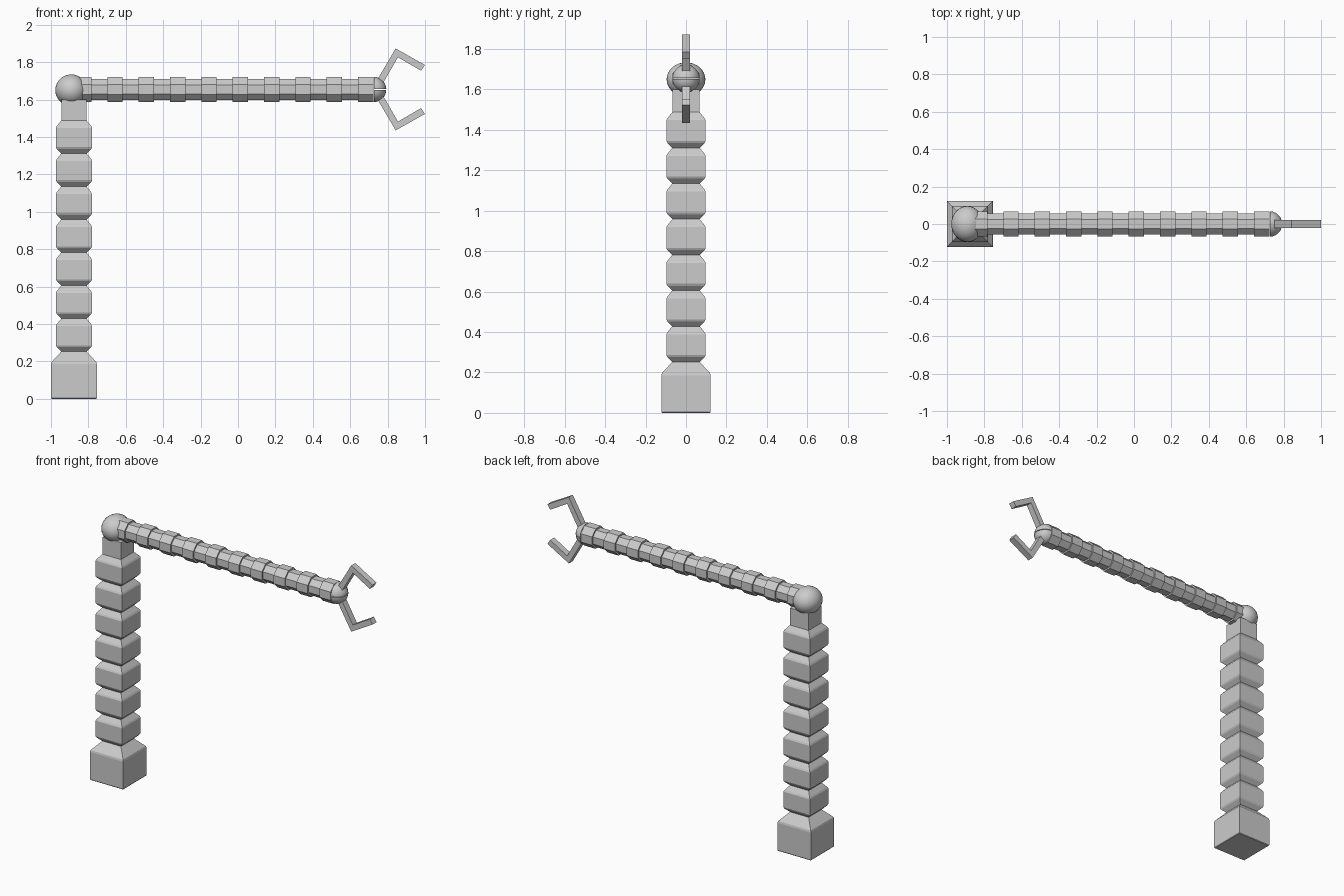
import bpy, bmesh, math
from mathutils import Matrix, Vector

cube = bpy.data.objects.get("Cube")
if cube:
    bpy.data.objects.remove(cube, do_unlink=True)

# Single material
grey = bpy.data.materials.new("light grey")
grey.use_nodes = True
colour = (0.6, 0.6, 0.6, 1)
grey.diffuse_color = colour
grey.node_tree.nodes["Principled BSDF"].inputs["Base Color"].default_value = colour

COLUMN_X = -0.877
ARM_Z = 1.654


def finish(name, bm, smooth=False):
    bmesh.ops.recalc_face_normals(bm, faces=bm.faces)
    mesh = bpy.data.meshes.new(name)
    bm.to_mesh(mesh)
    bm.free()
    mesh.materials.append(grey)
    obj = bpy.data.objects.new(name, mesh)
    bpy.context.collection.objects.link(obj)
    if smooth:
        bpy.ops.object.select_all(action='DESELECT')
        obj.select_set(True)
        bpy.context.view_layer.objects.active = obj
        bpy.ops.object.shade_smooth_by_angle(angle=math.radians(35))
    return obj


def lathe(name, profile, sides, matrix):
    """Stack regular polygons of (flat radius, height), then place them."""
    bm = bmesh.new()
    rings = []
    for flat, height in profile:
        r = flat / math.cos(math.pi / sides)
        ring = []
        for i in range(sides):
            a = 2 * math.pi * (i + 0.5) / sides
            ring.append(bm.verts.new((r * math.cos(a), r * math.sin(a), height)))
        rings.append(ring)
    for low, high in zip(rings, rings[1:]):
        for i in range(sides):
            j = (i + 1) % sides
            bm.faces.new((low[i], low[j], high[j], high[i]))
    bm.faces.new(rings[0])
    bm.faces.new(rings[-1])
    bm.transform(matrix)
    return finish(name, bm)


# Square column: wide base, seven pinched blocks, plain neck
NECK, BLOCK, STEP = 0.068, 0.097, 0.1765
profile = [(0.119, 0), (0.122, 0.004), (0.122, 0.185), (0.119, 0.197), (NECK, 0.252)]
for k in range(7):
    z = 0.252 + STEP * k
    profile += [(BLOCK - 0.005, z + 0.024), (BLOCK, z + 0.034), (BLOCK, z + 0.137),
                (BLOCK - 0.005, z + 0.147), (NECK, z + STEP)]
profile.append((NECK, 1.6))
lathe("column", profile, 4, Matrix.Translation((COLUMN_X, 0, 0)))

# Elbow ball
bm = bmesh.new()
bmesh.ops.create_uvsphere(bm, u_segments=32, v_segments=16, radius=1)
bm.transform(Matrix.Translation((-0.891, 0, 1.65)) @ Matrix.Diagonal((0.086, 0.096, 0.084, 1)))
finish("elbow_ball", bm, True)

# Octagonal arm with raised rings
THIN, RING, PITCH = 0.056, 0.066, 0.1675
profile = []
for k in range(10):
    x = -0.866 + PITCH * k
    profile += [(RING, x), (RING, x + 0.082)]
    if k < 9:
        profile += [(THIN, x + 0.082), (THIN, x + PITCH)]
lathe("arm", profile, 8, Matrix.Translation((0, 0, ARM_Z)) @ Matrix.Rotation(math.pi / 2, 4, 'Y'))

# Wrist dome halves and bent claws, mirrored above and below the arm
for side, label in ((1, "upper"), (-1, "lower")):
    bm = bmesh.new()
    bmesh.ops.create_uvsphere(bm, u_segments=24, v_segments=16, radius=0.068)
    for axis in (Vector((1, 0, 0)), Vector((0, 0, side))):
        cut = bmesh.ops.bisect_plane(bm, geom=bm.verts[:] + bm.edges[:] + bm.faces[:],
                                     plane_co=axis * 0.002, plane_no=axis, clear_inner=True)
        edges = [e for e in cut["geom_cut"] if isinstance(e, bmesh.types.BMEdge)]
        bmesh.ops.holes_fill(bm, edges=edges)
    bm.transform(Matrix.Translation((0.725, 0, ARM_Z)))
    finish(label + "_wrist_dome", bm, True)

    bm = bmesh.new()
    outline = [(0.735, 0.035), (0.843, 0.219), (0.999, 0.131), (0.979, 0.1),
               (0.855, 0.172), (0.765, 0.015)]
    face = bm.faces.new([bm.verts.new((x, -0.021, ARM_Z + side * z)) for x, z in outline])
    move = bmesh.ops.extrude_face_region(bm, geom=[face])["geom"]
    bmesh.ops.translate(bm, vec=(0, 0.042, 0),
                        verts=[v for v in move if isinstance(v, bmesh.types.BMVert)])
    finish(label + "_claw", bm)
